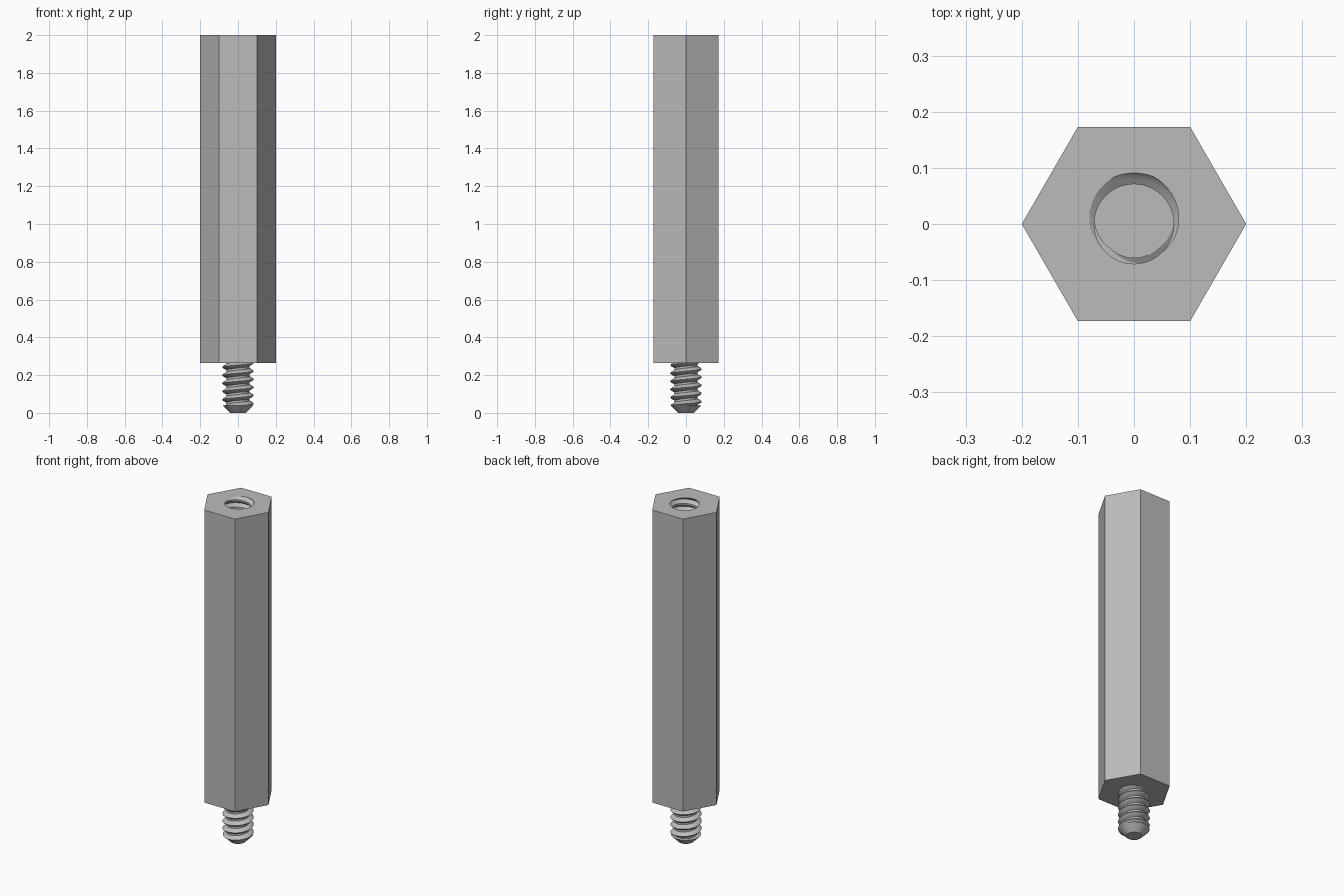
import bpy, bmesh
from math import pi, cos, sin, floor, radians

PITCH = 0.043
SEGMENTS = 48
STEPS = 8            # profile samples per turn
STUD_TOP = 0.265
TOP = 2.0
HOLE_FLOOR = 1.45

cube = bpy.data.objects.get("Cube")
if cube:
    bpy.data.objects.remove(cube, do_unlink=True)

metal = bpy.data.materials.new("grey metal")
metal.use_nodes = True
GREY = (0.5, 0.5, 0.5, 1)
metal.diffuse_color = GREY
metal.node_tree.nodes["Principled BSDF"].inputs["Base Color"].default_value = GREY


def finish(bm, name):
    bmesh.ops.recalc_face_normals(bm, faces=bm.faces)
    mesh = bpy.data.meshes.new(name)
    bm.to_mesh(mesh)
    bm.free()
    mesh.materials.append(metal)
    obj = bpy.data.objects.new(name, mesh)
    bpy.context.collection.objects.link(obj)
    bpy.ops.object.select_all(action='DESELECT')
    obj.select_set(True)
    bpy.context.view_layer.objects.active = obj
    bpy.ops.object.shade_smooth_by_angle(angle=radians(25))


def thread_radius(phase, root, crest):
    """V-shaped ridge with a narrow flat crest and a flat root."""
    d = abs(phase - floor(phase + 0.5))
    t = min(max((0.375 - d) / 0.3125, 0), 1)
    return root + (crest - root) * t


def add_thread(bm, z_min, z_max, root, crest):
    """Right-handed helical surface trimmed flat at both ends."""
    rows = int((z_max - z_min) / PITCH * STEPS) + 2 * STEPS + 2
    grid = []
    for j in range(SEGMENTS + 1):
        turn = j / SEGMENTS
        a = 2 * pi * turn + pi / 2
        column = []
        for i in range(rows):
            z = z_min - PITCH + PITCH * (i / STEPS + turn)
            # keep samples in step with the crest at the upper end
            z += (z_max - z_min) % (PITCH / STEPS)
            z = min(max(z, z_min), z_max)
            r = thread_radius((z - z_max) / PITCH - turn, root, crest)
            column.append(bm.verts.new((r * cos(a), r * sin(a), z)))
        grid.append(column)
    for a, b in zip(grid, grid[1:]):
        for i in range(rows - 1):
            bm.faces.new((a[i], b[i], b[i + 1], a[i + 1]))
    bmesh.ops.remove_doubles(bm, verts=bm.verts, dist=1e-5)
    bmesh.ops.dissolve_degenerate(bm, edges=bm.edges, dist=1e-6)


def rim(bm, z):
    return [e for e in bm.edges if e.is_boundary
            and all(abs(v.co.z - z) < 1e-4 for v in e.verts)]


def cap(bm, z):
    bmesh.ops.triangle_fill(bm, edges=rim(bm, z), use_beauty=True)


# hexagonal body with a threaded blind hole
bm = bmesh.new()
add_thread(bm, HOLE_FLOOR, TOP, 0.071, 0.091)
cap(bm, HOLE_FLOOR)
corners = [(0.2 * cos(k * pi / 3), 0.2 * sin(k * pi / 3)) for k in range(6)]
low = [bm.verts.new((x, y, STUD_TOP)) for x, y in corners]
high = [bm.verts.new((x, y, TOP)) for x, y in corners]
bm.faces.new(low[::-1])
for k in range(6):
    n = (k + 1) % 6
    bm.faces.new((low[k], low[n], high[n], high[k]))
cap(bm, TOP)
finish(bm, "hex_body")

# threaded stud
bm = bmesh.new()
add_thread(bm, 0.038, STUD_TOP + 0.01, 0.061, 0.084)
cap(bm, 0.038)
cap(bm, STUD_TOP + 0.01)
finish(bm, "threaded_stud")

# chamfered stud tip
bm = bmesh.new()
tip = bmesh.ops.create_cone(bm, cap_ends=True, segments=SEGMENTS,
                            radius1=0.042, radius2=0.082, depth=0.04)
bmesh.ops.translate(bm, verts=tip["verts"], vec=(0, 0, 0.02))
finish(bm, "stud_tip")
